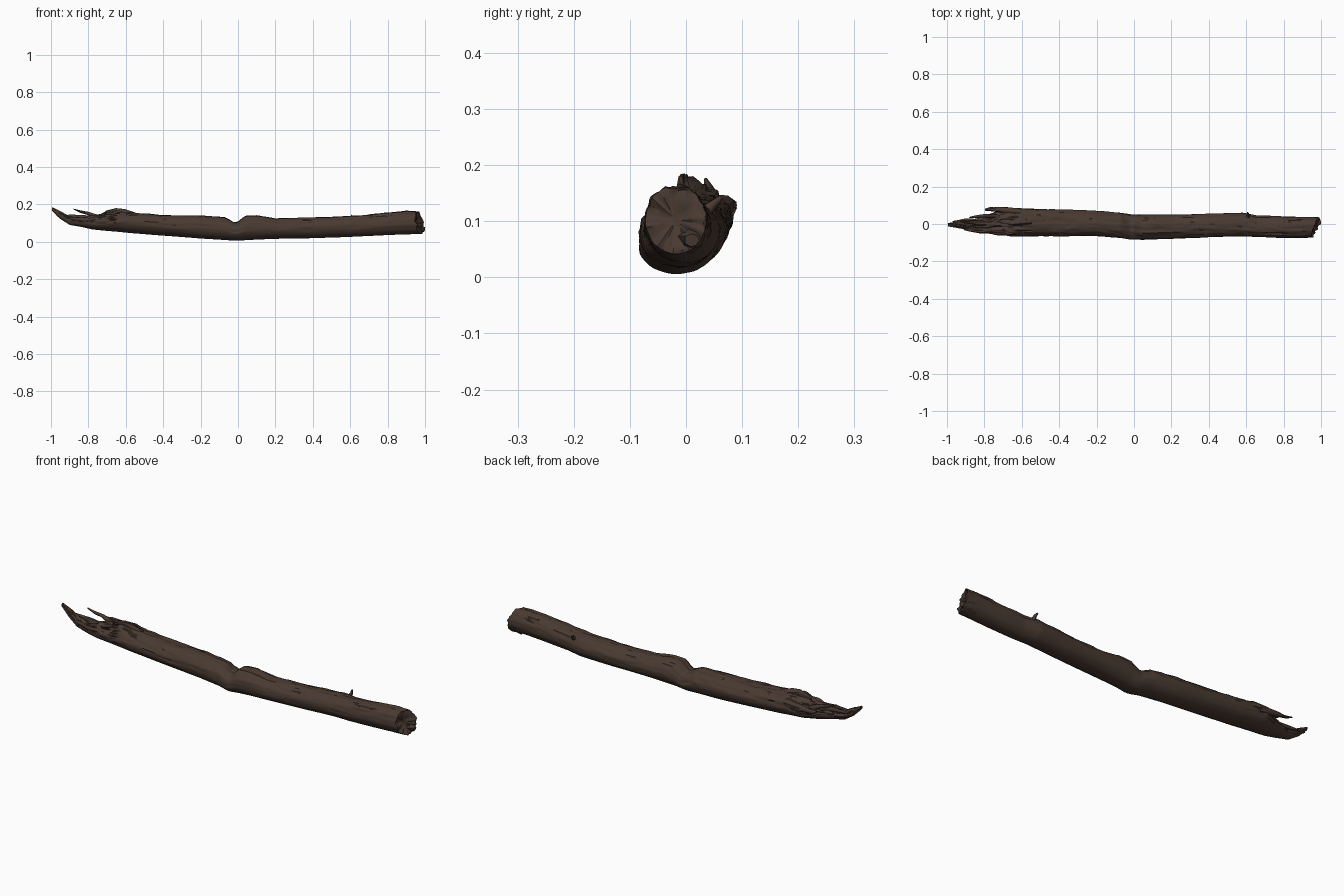
import bpy, bmesh, math
from mathutils import Vector, noise

cube = bpy.data.objects.get("Cube")
if cube:
    bpy.data.objects.remove(cube)


def make_material(name, colour):
    m = bpy.data.materials.new(name)
    m.use_nodes = True
    m.diffuse_color = colour
    m.node_tree.nodes["Principled BSDF"].inputs["Base Color"].default_value = colour
    return m


bark = make_material("dark brown bark", (0.066, 0.042, 0.031, 1))

# Trunk extents along its length: x, y min, y max, z min, z max
STATIONS = [
    (-1.0, -.012, .004, .172, .188), (-.95, -.02, .012, .122, .165),
    (-.9, -.03, .016, .09, .135), (-.84, -.045, .03, .08, .13),
    (-.78, -.052, .05, .066, .14), (-.7, -.06, .08, .058, .155),
    (-.64, -.066, .084, .053, .166), (-.57, -.066, .083, .046, .157),
    (-.4, -.066, .078, .033, .145), (-.2, -.066, .07, .018, .14),
    (-.07, -.076, .06, .01, .132), (-.02, -.084, .053, .006, .108),
    (.0, -.085, .05, .006, .108), (.04, -.085, .05, .009, .138),
    (.1, -.083, .05, .012, .141), (.2, -.08, .05, .016, .126),
    (.4, -.07, .055, .019, .13), (.58, -.065, .06, .025, .14),
    (.66, -.07, .046, .029, .144), (.8, -.075, .041, .036, .156),
    (.9, -.074, .038, .04, .166), (1.0, -.07, .036, .042, .162),
]


def extents(x):
    for a, b in zip(STATIONS, STATIONS[1:]):
        if x <= b[0]:
            t = (x - a[0]) / (b[0] - a[0])
            return [p + (q - p) * t for p, q in zip(a[1:], b[1:])]
    return STATIONS[-1][1:]


def finish(bm, name, angle=50):
    bmesh.ops.recalc_face_normals(bm, faces=bm.faces)
    mesh = bpy.data.meshes.new(name)
    bm.to_mesh(mesh)
    bm.free()
    mesh.materials.append(bark)
    obj = bpy.data.objects.new(name, mesh)
    bpy.context.collection.objects.link(obj)
    bpy.ops.object.select_all(action="DESELECT")
    obj.select_set(True)
    bpy.context.view_layer.objects.active = obj
    bpy.ops.object.shade_smooth_by_angle(angle=math.radians(angle))
    return obj


def bridge(bm, rings):
    n = len(rings[0])
    for a, b in zip(rings, rings[1:]):
        for i in range(n):
            j = (i + 1) % n
            bm.faces.new((a[i], a[j], b[j], b[i]))


def surface_point(x, angle):
    """Point on the trunk, with long grooves on the top and a torn left end."""
    y0, y1, z0, z1 = extents(x)
    c, s = math.cos(angle), math.sin(angle)
    up = max(0, min(1, s * .8 + .45))
    grain = noise.noise(Vector((x * 5, c * 3.5, s * 3.5)))
    fine = noise.noise(Vector((x * 16 + 7, c * 8, s * 8)))
    crack = max(0, .12 - abs(noise.noise(Vector((x * 3, c * 4 + 9, s * 4))))) / .12
    torn = max(0, min(1, (-.52 - x) / .2))
    scale = 1 + up * (grain * .07 + fine * .05 - crack * .06) + .015 * grain
    scale += torn * up * (fine * .2 - crack * .12)
    # Diagonal scar just left of the middle
    scar = math.exp(-((x + .02 + c * .04) / .016) ** 2)
    scale -= .07 * scar * max(0, s + .2)
    return Vector((x, (y0 + y1) / 2 + c * scale * (y1 - y0) / 2,
                   (z0 + z1) / 2 + s * scale * (z1 - z0) / 2))


# Trunk
SEG, RINGS = 56, 230
bm = bmesh.new()
rings = []
for i in range(RINGS + 1):
    t = i / RINGS
    ring = []
    for k in range(SEG):
        a = math.tau * k / SEG
        # The right end is cut on a slant and chipped
        chip = .014 * noise.noise(Vector((math.cos(a) * 3, math.sin(a) * 3, 4)))
        end = .97 + .02 * math.cos(a) - .01 * math.sin(a) + chip
        ring.append(bm.verts.new(surface_point(-.995 + t * (end + .995), a)))
    rings.append(ring)
bridge(bm, rings)
bm.faces.new(rings[0])

# Uneven cut face, slightly dished
rim = rings[-1]
centre = sum((v.co for v in rim), Vector()) / SEG
inner = [rim]
for f in (.9, .7, .45, .2):
    ring = []
    for v in rim:
        p = centre.lerp(v.co, f)
        p.x += .012 * noise.noise(p * 35) - .012 * (1 - f)
        ring.append(bm.verts.new(p))
    inner.append(ring)
bridge(bm, inner)
bm.faces.new(inner[-1])
finish(bm, "trunk")


# Tapered, slightly twisted pieces of torn wood
def splinter(name, points, radii, sides=7, flat=1.0):
    bm = bmesh.new()
    pts = [Vector(p) for p in points]
    rings = []
    for i, (p, r) in enumerate(zip(pts, radii)):
        d = (pts[min(i + 1, len(pts) - 1)] - pts[max(i - 1, 0)]).normalized()
        side = d.cross(Vector((0, 0, 1))).normalized()
        up = side.cross(d)
        ring = []
        for k in range(sides):
            a = math.tau * k / sides + i * .25
            rough = 1 + .35 * noise.noise(p * 40 + Vector((k * 1.7, 0, i)))
            ring.append(bm.verts.new(p + (side * math.cos(a) + up * math.sin(a) * flat) * r * rough))
        rings.append(ring)
    bridge(bm, rings)
    bm.faces.new(rings[0])
    bm.faces.new(rings[-1])
    finish(bm, name)


splinter("upright_splinter", [(-.74, .04, .125), (-.8, .045, .152), (-.84, .04, .16), (-.88, .035, .175)],
         [.016, .009, .007, .003])
splinter("back_splinter", [(-.66, .068, .12), (-.72, .076, .125), (-.77, .08, .128), (-.795, .076, .132)],
         [.022, .015, .012, .006])
splinter("middle_splinter", [(-.76, .0, .12), (-.84, .005, .13), (-.9, .012, .137), (-.93, .014, .14)],
         [.02, .014, .008, .004])
splinter("front_splinter", [(-.74, -.035, .11), (-.82, -.04, .118), (-.88, -.032, .125), (-.91, -.03, .13)],
         [.018, .012, .008, .003])
splinter("end_splinter", [(-.86, .015, .11), (-.91, .018, .118), (-.95, .014, .132), (-.97, .014, .14)],
         [.014, .01, .006, .002])
splinter("torn_bark_ridge", [(-.55, .01, .148), (-.61, .012, .16), (-.65, .01, .168), (-.7, .014, .158), (-.72, .014, .15)],
         [.012, .018, .016, .014, .006], flat=.8)
splinter("back_bark_flap", [(-.57, .055, .125), (-.63, .068, .13), (-.7, .074, .126), (-.74, .074, .12)],
         [.014, .02, .018, .006])

# Broken twig stub and chipped foot of the right end
splinter("twig_stub", [(.61, .035, .118), (.612, .05, .132), (.606, .062, .142)], [.012, .007, .004])
splinter("end_chip", [(.93, .005, .07), (.975, .01, .068), (.998, .012, .066)], [.028, .022, .012])
